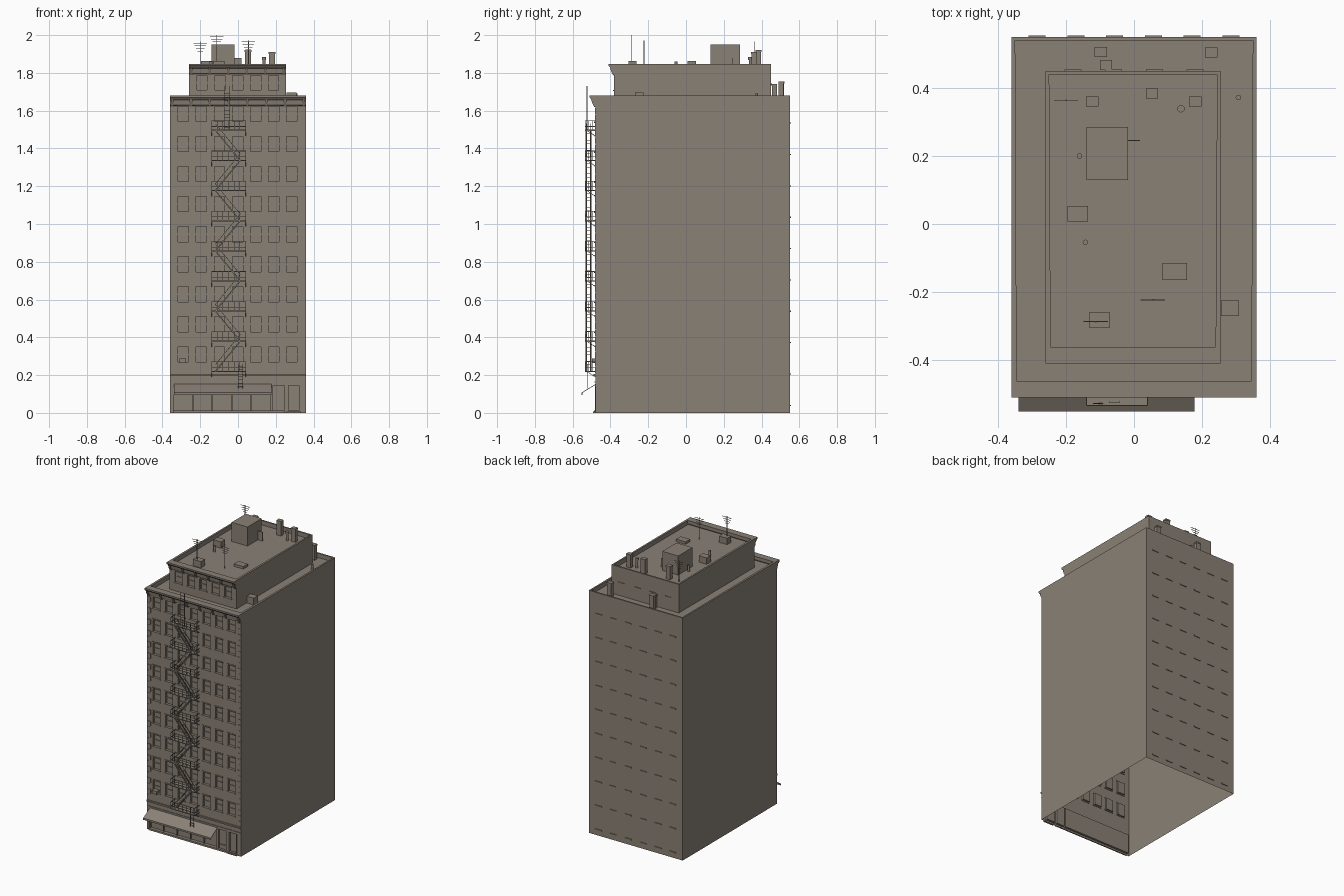
import bpy, bmesh, math
from mathutils import Matrix, Vector

if "Cube" in bpy.data.objects:
    bpy.data.objects.remove(bpy.data.objects["Cube"])

mat = bpy.data.materials.new("warm grey masonry")
mat.diffuse_color = (0.255, 0.218, 0.182, 1)
mat.use_nodes = True
mat.node_tree.nodes["Principled BSDF"].inputs["Base Color"].default_value = mat.diffuse_color


def finish(name, bm):
    me = bpy.data.meshes.new(name)
    bm.to_mesh(me)
    bm.free()
    me.materials.append(mat)
    ob = bpy.data.objects.new(name, me)
    bpy.context.scene.collection.objects.link(ob)
    return ob


def box(bm, x0, x1, y0, y1, z0, z1):
    m = Matrix.Translation(((x0 + x1) / 2, (y0 + y1) / 2, (z0 + z1) / 2))
    m = m @ Matrix.Diagonal((x1 - x0, y1 - y0, z1 - z0, 1))
    return bmesh.ops.create_cube(bm, size=1, matrix=m)["verts"]


def bar(bm, a, b, t=0.003):
    a, b = Vector(a), Vector(b)
    d = b - a
    m = Matrix.Translation((a + b) / 2) @ d.to_track_quat('Z', 'Y').to_matrix().to_4x4()
    bmesh.ops.create_cube(bm, size=1, matrix=m @ Matrix.Diagonal((t, t, d.length, 1)))


def pipe(bm, x, y, z0, z1, r=0.008):
    bmesh.ops.create_cone(bm, cap_ends=True, segments=12, radius1=r, radius2=r,
                          depth=z1 - z0, matrix=Matrix.Translation((x, y, (z0 + z1) / 2)))


def prism(bm, profile, x0, x1):
    f = bm.faces.new([bm.verts.new((x0, y, z)) for y, z in profile])
    r = bmesh.ops.extrude_face_region(bm, geom=[f])
    bmesh.ops.translate(bm, vec=(x1 - x0, 0, 0),
                        verts=[v for v in r["geom"] if isinstance(v, bmesh.types.BMVert)])
    bmesh.ops.recalc_face_normals(bm, faces=bm.faces[:])


def shell(name, x0, x1, y0, y1, z0, z1, rim, drop):
    """Open box: no front or bottom, sunken roof behind a parapet."""
    bm = bmesh.new()
    box(bm, x0, x1, y0, y1, z0, z1)
    bm.normal_update()
    top = [f for f in bm.faces if f.normal.z > 0.9]
    bmesh.ops.delete(bm, geom=[f for f in bm.faces if f.normal.z < -0.9 or f.normal.y < -0.9],
                     context='FACES_ONLY')
    bmesh.ops.inset_region(bm, faces=top, thickness=rim)
    r = bmesh.ops.extrude_face_region(bm, geom=top)
    bmesh.ops.delete(bm, geom=top, context='FACES_ONLY')
    bmesh.ops.translate(bm, vec=(0, 0, -drop),
                        verts=[v for v in r["geom"] if isinstance(v, bmesh.types.BMVert)])
    return finish(name, bm)


def front_wall(name, x0, x1, y, z0, z1, cols, rows, depth):
    """Wall grid whose openings are pushed back."""
    xs = sorted({x0, x1, *[v for c in cols for v in c]})
    zs = sorted({z0, z1, *[v for r in rows for v in r]})
    bm = bmesh.new()
    g = [[bm.verts.new((x, y, z)) for x in xs] for z in zs]
    holes = []
    for j in range(len(zs) - 1):
        for i in range(len(xs) - 1):
            f = bm.faces.new((g[j][i], g[j][i + 1], g[j + 1][i + 1], g[j + 1][i]))
            if (xs[i], xs[i + 1]) in cols and (zs[j], zs[j + 1]) in rows:
                holes.append(f)
    for f in holes:
        r = bmesh.ops.extrude_face_region(bm, geom=[f])
        bmesh.ops.translate(bm, vec=(0, depth, 0),
                            verts=[v for v in r["geom"] if isinstance(v, bmesh.types.BMVert)])
    bmesh.ops.delete(bm, geom=[f for f in holes if f.is_valid], context='FACES_ONLY')
    return finish(name, bm)


def window_trim(name, y, cols, rows, depth):
    """Sills, lintels and sash rails."""
    bm = bmesh.new()
    for a, b in cols:
        for c, d in rows:
            box(bm, a - 0.005, b + 0.005, y - 0.006, y + 0.004, c - 0.007, c)
            box(bm, a - 0.004, b + 0.004, y - 0.004, y + 0.004, d, d + 0.008)
            m = (c + d) / 2
            box(bm, a, b, y + depth - 0.005, y + depth, m - 0.003, m + 0.003)
            for s in (a, b - 0.005):
                box(bm, s, s + 0.005, y + depth - 0.004, y + depth, c, d)
    return finish(name, bm)


def cornice(name, x0, x1, y, z, n):
    """Moulded front cornice with brackets."""
    bm = bmesh.new()
    prism(bm, [(y + 0.018, z), (y - 0.03, z), (y - 0.03, z - 0.01), (y - 0.022, z - 0.02),
               (y - 0.012, z - 0.024), (y - 0.008, z - 0.05), (y, z - 0.054), (y + 0.018, z - 0.02)], x0, x1)
    for i in range(n):
        x = x0 + 0.012 + (x1 - x0 - 0.024) * i / (n - 1)
        prism(bm, [(y, z - 0.022), (y - 0.022, z - 0.022), (y - 0.018, z - 0.035), (y - 0.006, z - 0.06),
                   (y, z - 0.06)], x - 0.007, x + 0.007)
    return finish(name, bm)


# Main block and set-back top storey
F, P = -0.48, -0.38
shell("main_block", -0.36, 0.36, F, 0.55, 0, 1.68, 0.015, 0.03)
shell("penthouse", -0.26, 0.255, P, 0.45, 1.65, 1.848, 0.015, 0.03)

# Front walls with recessed windows
cols = [(-0.317 + 0.0958 * i, -0.262 + 0.0958 * i) for i in range(7)]
rows = [(0.27 + 0.159 * k, 0.35 + 0.159 * k) for k in range(9)]
front_wall("front_wall", -0.36, 0.36, F, 0.2, 1.68, cols, rows, 0.012)
window_trim("front_window_trim", F, cols, rows, 0.012)
pcols = [(-0.217 + 0.0945 * i, -0.163 + 0.0945 * i) for i in range(5)]
prow = [(1.71, 1.785)]
front_wall("penthouse_front", -0.26, 0.255, P, 1.65, 1.848, pcols, prow, 0.012)
window_trim("penthouse_window_trim", P, pcols, prow, 0.012)
cornice("main_cornice", -0.36, 0.36, F, 1.68, 8)
cornice("penthouse_cornice", -0.26, 0.255, P, 1.848, 6)

# Shop front, door, belt course
front_wall("shop_wall", -0.36, 0.36, F, 0, 0.2, [(-0.345, 0.175), (0.185, 0.245), (0.262, 0.328)],
           [(0.012, 0.145)], 0.015)
bm = bmesh.new()
box(bm, -0.36, 0.36, F - 0.01, F, 0.195, 0.205)
box(bm, -0.36, 0.36, F - 0.004, F, 0.16, 0.165)
box(bm, -0.345, 0.245, F - 0.008, F, 0, 0.012)
box(bm, 0.257, 0.333, F - 0.012, F, 0, 0.008)
for i in range(6):
    x = -0.345 + 0.103 * i
    box(bm, x, x + 0.006, F + 0.004, F + 0.015, 0.012, 0.145)
for x in (0.262, 0.322):
    box(bm, x, x + 0.006, F - 0.003, F + 0.015, 0.008, 0.145)
box(bm, 0.19, 0.24, F + 0.008, F + 0.015, 0.012, 0.04)
finish("shop_trim", bm)

# Awning
bm = bmesh.new()
prism(bm, [(F, 0.152), (-0.552, 0.108), (-0.552, 0.096), (-0.549, 0.096), (-0.549, 0.106), (F, 0.148)],
      -0.34, 0.178)
finish("awning", bm)

# Corner blocks and window air conditioner
bm = bmesh.new()
for k in range(36):
    w, z = (0.028 if k % 2 else 0.018), 0.21 + 0.0392 * k
    box(bm, -0.36, -0.36 + w, F - 0.003, F, z, z + 0.033)
    box(bm, 0.36 - w, 0.36, F - 0.003, F, z, z + 0.033)
finish("corner_blocks", bm)
bm = bmesh.new()
box(bm, -0.31, -0.275, F - 0.018, F + 0.012, 0.265, 0.288)
finish("air_conditioner", bm)

# Rear sills
bm = bmesh.new()
for i in range(6):
    for k in range(10):
        x, z = -0.285 + 0.114 * i, 0.04 + 0.166 * k
        box(bm, x - 0.025, x + 0.025, 0.549, 0.555, z - 0.003, z + 0.003)
for x in (-0.18, -0.06, 0.06, 0.18):
    box(bm, x - 0.025, x + 0.025, 0.449, 0.454, 1.737, 1.743)
finish("rear_sills", bm)

# Fire escape: landings, railings, zigzag stairs, ladders
land, rail, stair = bmesh.new(), bmesh.new(), bmesh.new()
yo = -0.534
for k in range(9):
    z = 0.22 + 0.1595 * k
    box(land, -0.14, 0.04, yo, F, z - 0.003, z + 0.003)
    for h in (0.02, 0.05):
        bar(rail, (-0.14, yo, z + h), (0.04, yo, z + h))
        for x in (-0.14, 0.04):
            bar(rail, (x, yo, z + h), (x, F, z + h))
    for i in range(7):
        bar(rail, (-0.14 + 0.03 * i, yo, z), (-0.14 + 0.03 * i, yo, z + 0.05), 0.0025)
    for x in (-0.14, 0.04):
        for y in (-0.515, -0.497):
            bar(rail, (x, y, z), (x, y, z + 0.05), 0.0025)
        bar(rail, (x, -0.525, z), (x, F, z - 0.03))
    if k:
        xa, xb = (-0.12, 0.012) if k % 2 == 0 else (0.012, -0.12)
        for y in (-0.528, -0.504):
            bar(stair, (xa, y, z), (xb, y, z - 0.1595), 0.006)
            bar(rail, (xa, y, z + 0.035), (xb, y, z - 0.1245), 0.0025)
        for i in range(1, 9):
            x, t = xa + (xb - xa) * i / 9, z - 0.1595 * i / 9
            box(stair, x - 0.006, x + 0.006, -0.528, -0.504, t - 0.001, t + 0.001)
for x0, x1, y, za, zb in ((0.002, 0.026, -0.522, 0.13, 0.26), (-0.072, -0.043, -0.524, 1.5, 1.73)):
    for x in (x0, x1):
        bar(stair, (x, y, za), (x, y, zb))
    for i in range(int((zb - za) / 0.018)):
        bar(stair, (x0, y, za + 0.009 + 0.018 * i), (x1, y, za + 0.009 + 0.018 * i), 0.002)
finish("fire_escape_landings", land)
finish("fire_escape_railings", rail)
finish("fire_escape_stairs", stair)

# Roof structures: stair house, chimneys, hatches, vents
R, L = 1.818, 1.65
bm = bmesh.new()
box(bm, -0.14, -0.018, 0.13, 0.285, R, 1.95)
box(bm, -0.018, 0.018, 0.244, 0.247, R, 1.88)
finish("stair_house", bm)
bm = bmesh.new()
for x, y, z0, z1 in ((-0.123, 0.36, R, 1.91), (0.053, 0.384, R, 1.92), (0.18, 0.36, R, 1.91),
                     (-0.098, 0.506, L, 1.755), (0.227, 0.504, L, 1.755), (-0.082, 0.468, L, 1.74)):
    box(bm, x - 0.016, x + 0.016, y - 0.013, y + 0.013, z0, z1 - 0.01)
    box(bm, x - 0.018, x + 0.018, y - 0.015, y + 0.015, z1 - 0.01, z1)
finish("chimneys", bm)
bm = bmesh.new()
for x, y, w, d, z0, z1 in ((-0.165, 0.03, 0.06, 0.045, R, 1.862), (0.12, -0.14, 0.072, 0.05, R, 1.835),
                           (-0.102, -0.283, 0.062, 0.044, R, 1.862), (0.283, -0.248, 0.053, 0.045, L, 1.697)):
    box(bm, x - w / 2, x + w / 2, y - d / 2, y + d / 2, z0, z1)
finish("roof_boxes", bm)
bm = bmesh.new()
pipe(bm, -0.16, 0.2, R, 1.86)
pipe(bm, -0.143, -0.054, R, 1.86)
pipe(bm, 0.307, 0.372, L, 1.69)
pipe(bm, 0.138, 0.342, R, 1.875)
pipe(bm, 0.138, 0.339, 1.868, 1.883, 0.011)
finish("vent_pipes", bm)

# Aerials
bm = bmesh.new()
for x, y, z1 in ((-0.2, 0.364, 1.965), (-0.112, -0.287, 2.0), (0.055, -0.223, 1.972)):
    bar(bm, (x, y, R), (x, y, z1), 0.004)
    for dz, w in ((0.008, 0.036), (0.022, 0.03), (0.036, 0.022), (0.05, 0.015)):
        bar(bm, (x - w, y, z1 - dz), (x + w, y, z1 - dz), 0.0025)
finish("aerials", bm)
